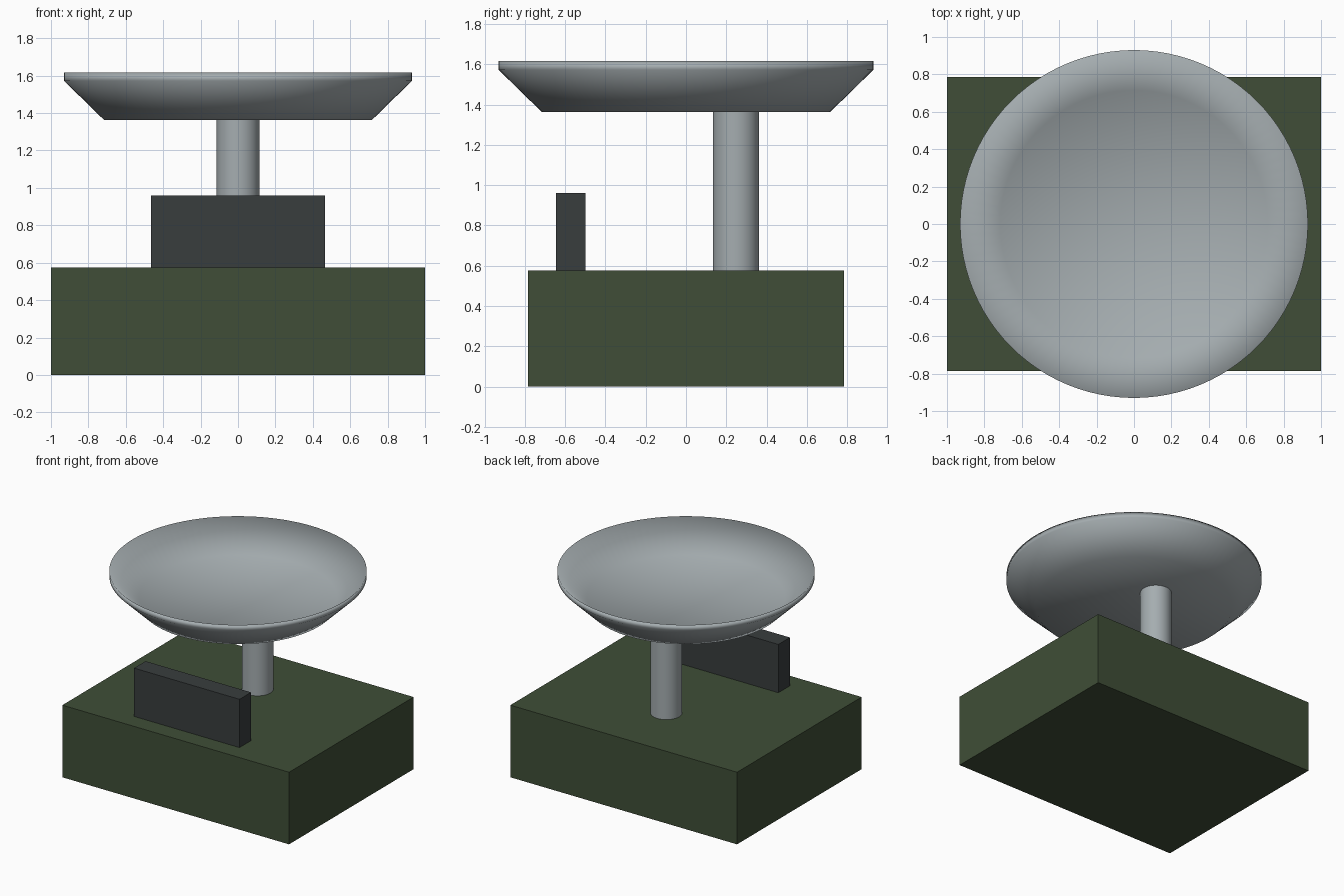
import bpy, bmesh, math

if "Cube" in bpy.data.objects:
    bpy.data.objects.remove(bpy.data.objects["Cube"])


def material(name, rgb):
    m = bpy.data.materials.new(name)
    m.diffuse_color = (*rgb, 1.0)
    m.use_nodes = True
    m.node_tree.nodes["Principled BSDF"].inputs["Base Color"].default_value = m.diffuse_color
    return m


GREEN = material("dark green", (0.050, 0.076, 0.038))
STEEL = material("brushed grey", (0.376, 0.418, 0.434))
SLATE = material("slate black", (0.040, 0.047, 0.048))


def box(name, lo, hi, mat):
    centre = [(a + b) / 2 for a, b in zip(lo, hi)]
    bpy.ops.mesh.primitive_cube_add(size=1, location=centre)
    ob = bpy.context.object
    ob.name = name
    ob.scale = [b - a for a, b in zip(lo, hi)]
    bpy.ops.object.transform_apply(location=False, rotation=False, scale=True)
    ob.data.materials.append(mat)
    return ob


def lathe(name, profile, mat, steps=96):
    """Spin a closed (radius, z) profile, starting and ending on the axis."""
    bm = bmesh.new()
    verts = [bm.verts.new((r, 0, z)) for r, z in profile]
    edges = [bm.edges.new(pair) for pair in zip(verts, verts[1:])]
    bmesh.ops.spin(bm, geom=verts + edges, cent=(0, 0, 0), axis=(0, 0, 1),
                   angle=math.tau, steps=steps)
    bmesh.ops.remove_doubles(bm, verts=bm.verts, dist=1e-4)
    bmesh.ops.recalc_face_normals(bm, faces=bm.faces)
    for f in bm.faces:
        f.smooth = True
    mesh = bpy.data.meshes.new(name)
    bm.to_mesh(mesh)
    bm.free()
    mesh.materials.append(mat)
    ob = bpy.data.objects.new(name, mesh)
    bpy.context.collection.objects.link(ob)
    return ob


# Scale body and upright display
box("base", (-1, -0.785, 0), (1, 0.785, 0.575), GREEN)
box("display", (-0.465, -0.645, 0.575), (0.465, -0.5, 0.96), SLATE)

# Post towards the back, carrying the pan
bpy.ops.mesh.primitive_cylinder_add(vertices=48, radius=0.114, depth=0.80,
                                    location=(0, 0.248, 0.97))
post = bpy.context.object
post.name = "post"
post.data.materials.append(STEEL)
bpy.ops.object.shade_smooth_by_angle(angle=math.radians(40))

# Shallow dished pan, soft shaded all over
lathe("pan", [(0, 1.362), (0.715, 1.362), (0.93, 1.572),
              (0.93, 1.616), (0.715, 1.407), (0, 1.407)], STEEL)
